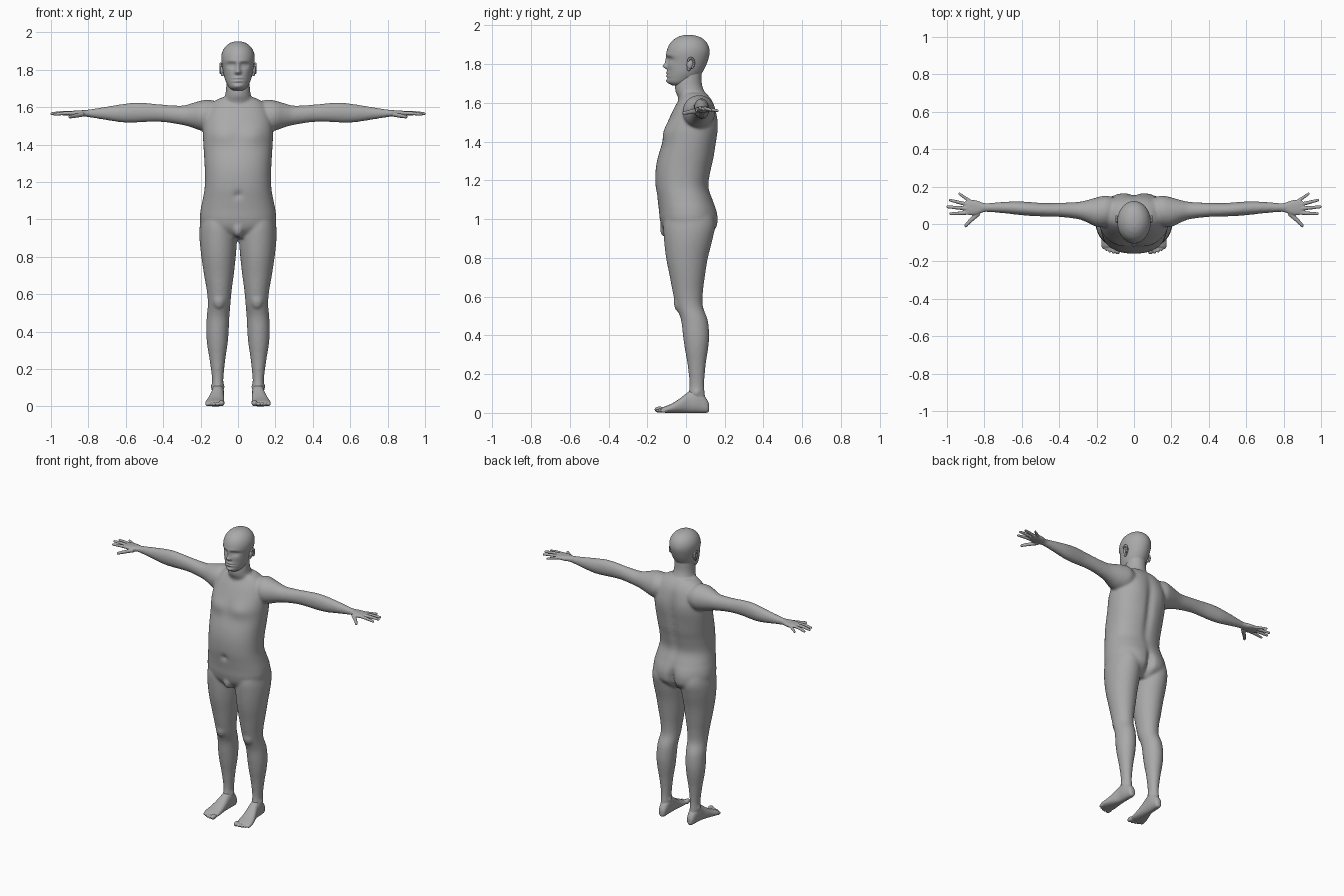
import bpy, bmesh, math
from mathutils import Matrix

cube = bpy.data.objects.get("Cube")
if cube:
    bpy.data.objects.remove(cube, do_unlink=True)

skin = bpy.data.materials.new("grey skin")
skin.use_nodes = True
GREY = (0.4, 0.4, 0.4, 1.0)
skin.diffuse_color = GREY
bsdf = next(n for n in skin.node_tree.nodes if n.type == 'BSDF_PRINCIPLED')
bsdf.inputs["Base Color"].default_value = GREY
bsdf.inputs["Roughness"].default_value = 0.7


def spline(p, q, r, s, t):
    """Smooth in-between value of four neighbouring rows."""
    return [0.5 * (2 * b + (c - a) * t + (2 * a - 5 * b + 4 * c - d) * t * t
                   + (3 * b - a - 3 * c + d) * t ** 3)
            for a, b, c, d in zip(p, q, r, s)]


def loft(bm, axis, rows, side=1, segs=32, steps=4, power=2.0, bumps=()):
    """Closed tube along an axis. Row: position, then min/max of the two other
    axes. Bumps: x, z, depth, x spread, z spread, -1 front or 1 back."""
    full = []
    n = len(rows)
    for i in range(n - 1):
        four = rows[max(i - 1, 0)], rows[i], rows[i + 1], rows[min(i + 2, n - 1)]
        full += [spline(*four, k / steps) for k in range(steps)]
    full.append(rows[-1])
    rings = []
    for t, a0, a1, b0, b1 in full:
        ring = []
        for k in range(segs):
            ang = math.tau * k / segs
            c, s = math.cos(ang), math.sin(ang)
            a = (a0 + a1) / 2 + (a1 - a0) / 2 * math.copysign(abs(c) ** (2 / power), c)
            b = (b0 + b1) / 2 + (b1 - b0) / 2 * math.copysign(abs(s) ** (2 / power), s)
            x, y, z = {'X': (t, a, b), 'Y': (a, t, b), 'Z': (a, b, t)}[axis]
            shift = 0
            for bx, bz, depth, sx, sz, face in bumps:
                if s * face > 0:
                    g = ((abs(x) - bx) / sx) ** 2 + ((z - bz) / sz) ** 2
                    shift += depth * math.exp(-g / 2) * min(1, abs(s) * 2)
            ring.append(bm.verts.new((x * side, y + shift, max(z, 0))))
        rings.append(ring)
    for lo, hi in zip(rings, rings[1:]):
        for k in range(segs):
            m = (k + 1) % segs
            bm.faces.new((lo[k], lo[m], hi[m], hi[k]))
    bm.faces.new(rings[0])
    bm.faces.new(rings[-1])


def blob(bm, centre, radii, tilt=0):
    mat = (Matrix.Translation(centre) @ Matrix.Rotation(tilt, 4, 'X')
           @ Matrix.Diagonal((*radii, 1)))
    bmesh.ops.create_uvsphere(bm, u_segments=24, v_segments=16, radius=1, matrix=mat)


def finish(bm, name, voxel=0, smoothing=0):
    bmesh.ops.recalc_face_normals(bm, faces=bm.faces[:])
    for f in bm.faces:
        f.smooth = True
    me = bpy.data.meshes.new(name)
    bm.to_mesh(me)
    bm.free()
    me.materials.append(skin)
    ob = bpy.data.objects.new(name, me)
    bpy.context.scene.collection.objects.link(ob)
    if voxel:
        fuse = ob.modifiers.new("fuse", 'REMESH')
        fuse.mode = 'VOXEL'
        fuse.voxel_size = voxel
        fuse.use_smooth_shade = True
        soft = ob.modifiers.new("soften", 'SMOOTH')
        soft.factor = 0.5
        soft.iterations = smoothing
    return ob


# Torso, with chest, navel, spine, shoulder blades and buttocks as bumps
bm = bmesh.new()
torso = [(0.90, -.09, .09, -.08, .10), (0.95, -.188, .188, -.12, .15),
         (1.00, -.203, .203, -.135, .158), (1.05, -.200, .200, -.14, .153),
         (1.10, -.190, .190, -.147, .138), (1.17, -.178, .178, -.157, .118),
         (1.25, -.177, .177, -.157, .130), (1.32, -.180, .180, -.145, .146),
         (1.40, -.185, .185, -.120, .156), (1.46, -.187, .187, -.106, .160),
         (1.52, -.182, .182, -.086, .158), (1.58, -.165, .165, -.058, .148),
         (1.62, -.140, .140, -.035, .130), (1.65, -.095, .095, -.02, .105)]
loft(bm, 'Z', torso, segs=96, steps=6, power=2.3, bumps=[
    (.085, 1.45, -.014, .05, .035, -1), (0, 1.13, .014, .014, .012, -1),
    (0, 1.35, -.016, .018, .14, 1), (.09, 1.49, .010, .05, .06, 1),
    (.085, 1.00, .010, .05, .05, 1), (0, .97, -.035, .015, .05, 1)])
blob(bm, (0, -.10, .95), (.03, .035, .045))

# Neck
loft(bm, 'Z', [(1.58, -.09, .09, -.03, .13), (1.63, -.082, .082, -.042, .112),
               (1.66, -.070, .070, -.055, .095), (1.70, -.064, .064, -.056, .082),
               (1.77, -.060, .060, -.04, .08)])

# Legs and arms
leg = [(1.08, .02, .185, -.09, .12), (0.98, .01, .203, -.115, .15),
       (0.90, .005, .206, -.114, .138), (0.80, .012, .196, -.103, .113),
       (0.70, .023, .181, -.083, .097), (0.62, .034, .167, -.068, .087),
       (0.55, .040, .161, -.051, .087), (0.48, .046, .167, -.026, .112),
       (0.40, .050, .170, -.016, .120), (0.33, .056, .165, -.006, .114),
       (0.25, .068, .152, .008, .102), (0.15, .078, .139, .018, .094),
       (0.09, .078, .139, .012, .098), (0.04, .082, .135, .020, .098)]
arm = [(.10, 0, .14, 1.49, 1.62), (.15, -.015, .152, 1.47, 1.64),
       (.20, -.015, .142, 1.475, 1.634), (.25, .008, .128, 1.492, 1.620),
       (.30, .026, .118, 1.505, 1.608), (.40, .038, .113, 1.520, 1.613),
       (.48, .040, .112, 1.521, 1.621), (.55, .043, .117, 1.517, 1.624),
       (.62, .049, .121, 1.518, 1.616), (.70, .058, .118, 1.530, 1.603),
       (.78, .064, .112, 1.543, 1.590), (.83, .063, .114, 1.550, 1.584)]
for side in (1, -1):
    loft(bm, 'Z', leg, side, segs=40)
    loft(bm, 'X', arm, side)
    # kneecap and ankle bones
    blob(bm, (side * .102, -.035, .57), (.035, .028, .05))
    for x in (.080, .137):
        blob(bm, (side * x, .055, .105), (.009, .016, .018))
finish(bm, "body", 0.0075, 8)

# Head, with the face as bumps
bm = bmesh.new()
head = [(1.690, -.030, .030, -.070, .00), (1.705, -.048, .048, -.092, .030),
        (1.730, -.062, .062, -.098, .065), (1.760, -.073, .073, -.096, .086),
        (1.800, -.081, .081, -.095, .106), (1.850, -.089, .089, -.101, .121),
        (1.885, -.087, .087, -.094, .119), (1.915, -.074, .074, -.076, .104),
        (1.937, -.052, .052, -.048, .078), (1.948, -.028, .028, -.020, .046),
        (1.951, -.008, .008, .002, .020)]
loft(bm, 'Z', head, segs=128, steps=8, bumps=[
    (.034, 1.825, .015, .017, .010, -1), (.033, 1.823, -.006, .010, .006, -1),
    (0, 1.812, -.012, .008, .016, -1), (0, 1.789, -.020, .009, .009, -1),
    (.011, 1.785, -.008, .006, .006, -1), (.028, 1.845, -.004, .025, .008, -1),
    (0, 1.755, -.007, .018, .005, -1), (0, 1.747, .004, .020, .0025, -1),
    (0, 1.739, -.006, .015, .005, -1), (0, 1.728, .004, .020, .005, -1),
    (0, 1.711, -.007, .016, .010, -1), (.05, 1.790, -.004, .015, .015, -1)])
# Ears: shell, rim and lobe
for side in (1, -1):
    blob(bm, (side * .084, .022, 1.802), (.012, .018, .030), -.2)
    blob(bm, (side * .082, .014, 1.776), (.009, .010, .011))
    for k in range(9):
        a = math.radians(-60 + 25 * k)
        blob(bm, (side * .093, .025 + .016 * math.cos(a), 1.806 + .024 * math.sin(a)),
             (.007, .006, .008))
finish(bm, "head")

# Hands: palm, four fingers and a thumb; each digit is base, middle and tip (x, y, z)
digits = [((.885, .060, 1.567), (.935, .057, 1.566), (.983, .055, 1.561), .0095),
          ((.890, .083, 1.569), (.945, .087, 1.569), (.998, .092, 1.565), .0097),
          ((.885, .104, 1.568), (.938, .116, 1.567), (.985, .128, 1.563), .0093),
          ((.870, .118, 1.566), (.903, .140, 1.564), (.935, .162, 1.560), .0085),
          ((.825, .062, 1.562), (.868, .025, 1.554), (.900, -.008, 1.548), .0115)]
palm = [(.775, .068, .108, 1.548, 1.586), (.81, .062, .114, 1.550, 1.584),
        (.84, .050, .125, 1.550, 1.583), (.875, .047, .129, 1.553, 1.581),
        (.90, .055, .122, 1.558, 1.577), (.91, .07, .11, 1.562, 1.572)]
for label, side in (("left", 1), ("right", -1)):
    bm = bmesh.new()
    loft(bm, 'X', palm, side, power=2.4)
    for *points, r in digits:
        dx, dy = points[2][0] - points[0][0], points[2][1] - points[0][1]
        wide = math.hypot(dx, dy) / dx
        rows = []
        for (x, y, z), k in zip(points, (1.1, 1.0, .8)):
            rows.append((x, y - r * k * wide, y + r * k * wide, z - r * k, z + r * k))
        loft(bm, 'X', rows, side, segs=16)
        blob(bm, (side * (points[2][0] - .002), *points[2][1:]), (r * .8,) * 3)
    finish(bm, label + "_hand", 0.0035, 3)

# Feet: sole to instep, then toes
foot = [(.119, .095, .118, .008, .045), (.105, .082, .130, 0, .075),
        (.060, .075, .140, 0, .125), (.015, .075, .143, 0, .110),
        (-.03, .074, .157, 0, .076), (-.07, .073, .170, 0, .050),
        (-.10, .073, .176, 0, .037), (-.122, .078, .172, .002, .028)]
toes = [(.088, -.137, .016, .026), (.110, -.137, .011, .023), (.129, -.132, .011, .022),
        (.147, -.124, .0105, .021), (.164, -.114, .0105, .020)]
for label, side in (("left", 1), ("right", -1)):
    bm = bmesh.new()
    loft(bm, 'Y', foot, side, power=2.3)
    for x, y, r, length in toes:
        blob(bm, (side * x, y, r + .001), (r, length, r))
    finish(bm, label + "_foot", 0.004, 3)
